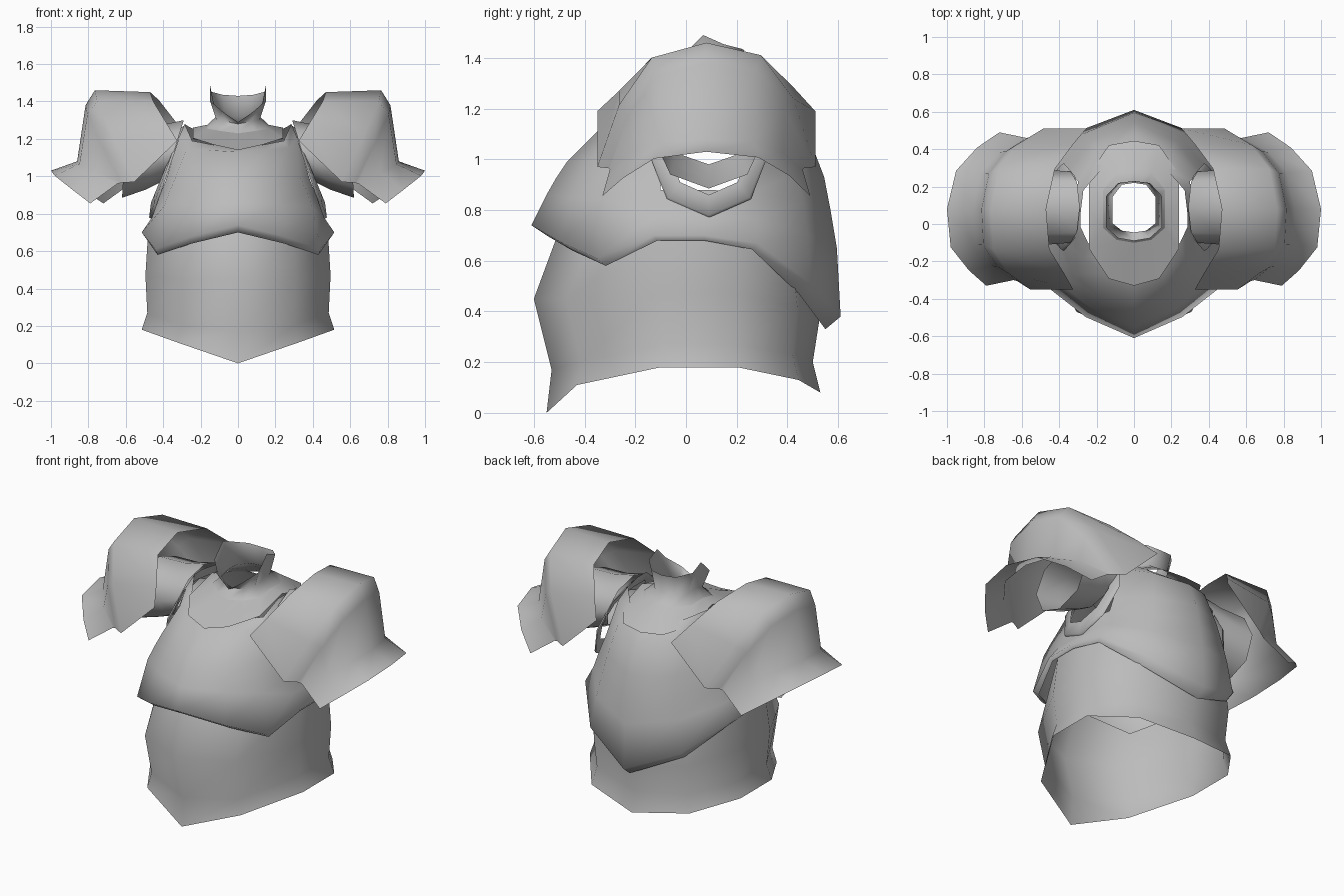
import bpy
import bmesh
from math import cos, sin, pi, radians

default_cube = bpy.data.objects.get("Cube")
if default_cube:
    bpy.data.objects.remove(default_cube)

STEEL = (0.5, 0.5, 0.5, 1.0)
steel = bpy.data.materials.new("grey_steel")
steel.use_nodes = True
steel.diffuse_color = STEEL
steel.node_tree.nodes["Principled BSDF"].inputs["Base Color"].default_value = STEEL

CENTRE_Y = 0.05


def loft(name, rings, closed=True, flip=False, skip=()):
    """Bridge a list of equal-length point rings into an open smooth shell."""
    mesh_builder = bmesh.new()
    rows = [[mesh_builder.verts.new(point) for point in ring] for ring in rings]
    count = len(rows[0])
    for level, (low, high) in enumerate(zip(rows, rows[1:])):
        for col in range(count if closed else count - 1):
            if (level, col) in skip:
                continue
            following = (col + 1) % count
            corners = [low[col], low[following], high[following], high[col]]
            mesh_builder.faces.new(corners[::-1] if flip else corners)
    loose = [vert for vert in mesh_builder.verts if not vert.link_faces]
    bmesh.ops.delete(mesh_builder, geom=loose, context="VERTS")
    mesh = bpy.data.meshes.new(name)
    mesh_builder.to_mesh(mesh)
    mesh_builder.free()
    mesh.materials.append(steel)
    shell = bpy.data.objects.new(name, mesh)
    bpy.context.collection.objects.link(shell)
    bpy.ops.object.select_all(action="DESELECT")
    shell.select_set(True)
    bpy.context.view_layer.objects.active = shell
    bpy.ops.object.shade_smooth_by_angle(angle=radians(80))


def height_at(heights, position):
    """Interpolate between the front, corner, side and back heights."""
    index = min(int(position), len(heights) - 2)
    blend = position - index
    return heights[index] * (1 - blend) + heights[index + 1] * blend


def body_ring(columns, half_width, front, back, *heights):
    """Half outline scaled to size, then mirrored over the centre plane."""
    half = []
    for across, along, position in columns:
        reach = back - CENTRE_Y if along > 0 else CENTRE_Y - front
        half.append((across * half_width, CENTRE_Y + along * reach,
                     height_at(heights, position)))
    mirrored = [(-x, y, z) for x, y, z in half[-2:0:-1]]
    return half + mirrored


# Half outlines: sideways share, depth share, place along front-corner-side-back
TORSO = [(0, -1, 0), (0.5, -0.83, 0.5), (0.86, -0.61, 1), (1, -0.27, 2),
         (1, 0.04, 2), (0.95, 0.42, 2.1), (0.6, 0.79, 2.6), (0, 1, 3)]
BELLY = [(0, -1, 0), (0.62, -0.8, 1), (1, -0.25, 2),
         (1, 0.32, 2), (0.65, 0.82, 2.5), (0, 1, 3)]
COLLAR = [(0, -1, 0), (0.56, -0.9, 0.6), (1, -0.48, 1.2), (1, 0.1, 2),
          (1, 0.55, 2.6), (0.56, 0.94, 2.9), (0, 1, 3)]

# Waist shell with its pointed, flared hem
loft("belly_plate", [body_ring(BELLY, *size) for size in (
    (0.515, -0.55, 0.53, 0.0, 0.11, 0.18, 0.08),
    (0.485, -0.53, 0.50, 0.17, 0.20, 0.27, 0.20),
    (0.495, -0.60, 0.525, 0.45, 0.45, 0.47, 0.36),
    (0.48, -0.50, 0.50, 0.72, 0.63, 0.71, 0.50))])

# Breastplate with a turned-in lip and an opening for each arm
arm_openings = {(level, col) for level in (3, 4) for col in (3, 4, 9, 10)}
loft("breastplate", [body_ring(TORSO, *size) for size in (
    (0.50, -0.55, 0.55, 0.70, 0.58, 0.68, 0.33),
    (0.515, -0.61, 0.61, 0.74, 0.61, 0.70, 0.38),
    (0.46, -0.55, 0.595, 0.86, 0.84, 0.78, 0.65),
    (0.425, -0.51, 0.57, 0.93, 0.92, 0.88, 0.80),
    (0.385, -0.47, 0.545, 0.99, 1.0, 0.98, 0.93),
    (0.315, -0.33, 0.48, 1.13, 1.15, 1.21, 1.10),
    (0.285, -0.20, 0.36, 1.15, 1.19, 1.28, 1.18))], skip=arm_openings)

# Plate around the base of the neck
loft("neck_plate", [body_ring(COLLAR, *size) for size in (
    (0.24, -0.33, 0.445, 1.14, 1.19, 1.26, 1.16),
    (0.165, -0.10, 0.29, 1.23, 1.25, 1.275, 1.27))])

# Standing collar with a front notch and a spike on each side
loft("neck_collar", [body_ring(COLLAR, *size) for size in (
    (0.165, -0.10, 0.29, 1.23, 1.25, 1.275, 1.27),
    (0.116, -0.045, 0.22, 1.28, 1.30, 1.32, 1.32),
    (0.15, -0.09, 0.23, 1.29, 1.385, 1.49, 1.43))])

# Shoulder arch: depth share and rise share, front to back
ARCH = [(-1, 0), (-0.8, 0.5), (-0.5, 0.88), (0, 1), (0.5, 0.9), (0.8, 0.55), (1, 0)]


def arch_ring(side, foot, crown, half_depth, low, high, pinch):
    ring = []
    for depth, share in ARCH:
        rise = share ** pinch
        reach = foot + (crown - foot) * rise - 0.035 * depth
        ring.append((side * reach, 0.08 + depth * half_depth,
                     low + (high - low) * rise))
    return ring


def sleeve_ring(side, reach, depth, height, middle, tilt):
    ring = []
    for step in range(8):
        angle = step * pi / 4
        ring.append((side * (reach - tilt * sin(angle)), 0.09 + depth * cos(angle),
                     middle + height * sin(angle)))
    return ring


for side, word in ((1, "left"), (-1, "right")):
    # Shoulder guard, notched before its flared outer rim
    loft(word + "_shoulder_guard", [arch_ring(side, *size) for size in (
        (0.29, 0.47, 0.43, 1.19, 1.45, 1.7),
        (0.52, 0.765, 0.43, 0.97, 1.46, 1),
        (0.59, 0.815, 0.385, 0.965, 1.38, 1),
        (0.61, 0.86, 0.38, 0.96, 1.08, 1),
        (0.755, 1.0, 0.41, 0.855, 1.03, 1.3))], closed=False, flip=side > 0)
    # Band around the arm opening
    loft(word + "_armhole_band", [sleeve_ring(side, *size) for size in (
        (0.375, 0.235, 0.25, 1.02, 0.085),
        (0.39, 0.225, 0.24, 1.02, 0.085),
        (0.395, 0.16, 0.17, 1.03, 0.07))], flip=side < 0)
    # Short open sleeve sloping down under the shoulder guard
    loft(word + "_sleeve", [sleeve_ring(side, *size) for size in (
        (0.34, 0.19, 0.16, 1.14, 0.05),
        (0.46, 0.20, 0.17, 1.10, 0.03),
        (0.61, 0.215, 0.19, 1.075, 0.01))], flip=side < 0)
